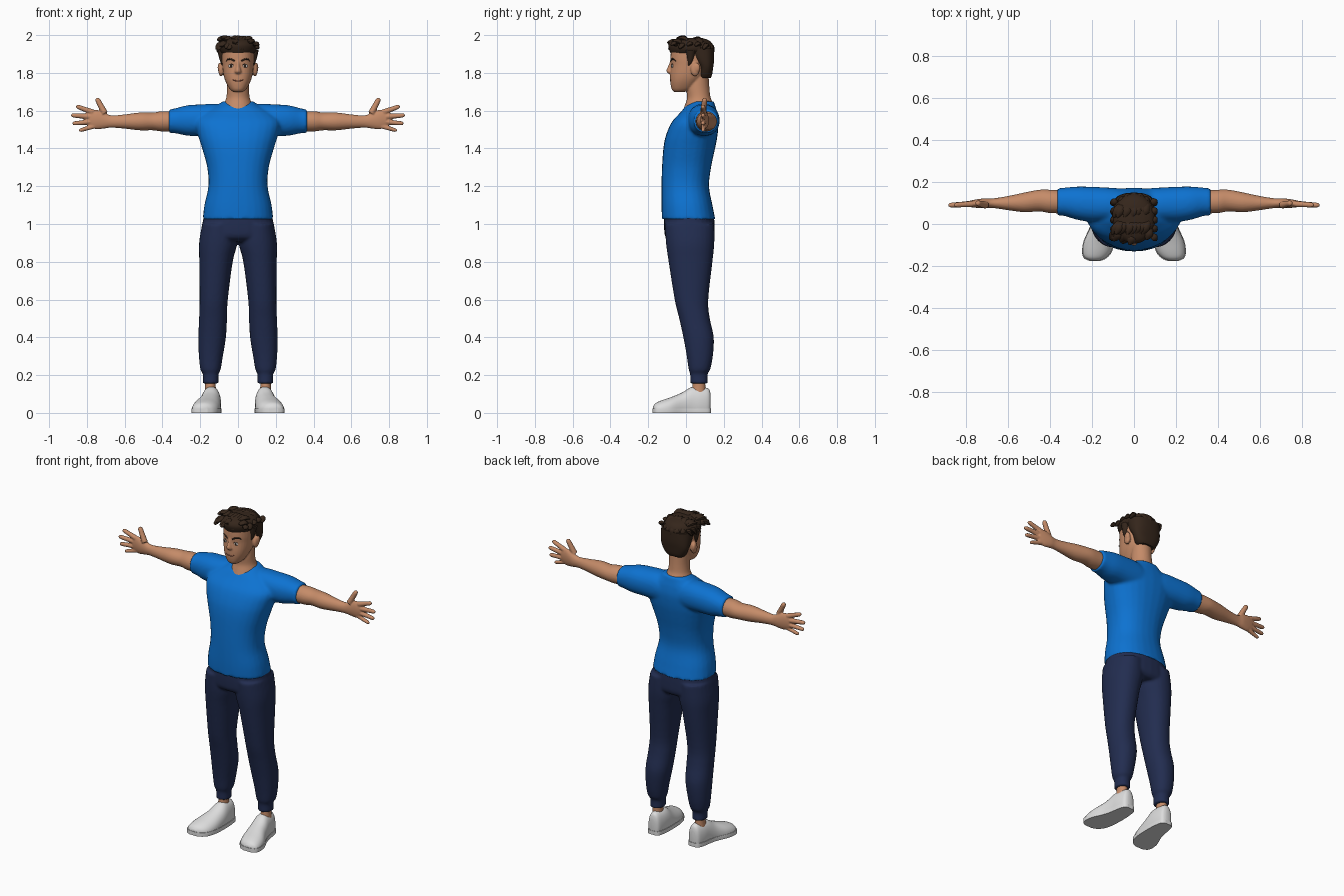
import bpy, bmesh, math, random
from mathutils import Vector
from mathutils.bvhtree import BVHTree

random.seed(4)
if "Cube" in bpy.data.objects:
    bpy.data.objects.remove(bpy.data.objects["Cube"], do_unlink=True)


def material(name, r, g, b):
    m = bpy.data.materials.new(name)
    m.use_nodes = True
    m.diffuse_color = (r, g, b, 1)
    bsdf = m.node_tree.nodes["Principled BSDF"]
    bsdf.inputs["Base Color"].default_value = (r, g, b, 1)
    bsdf.inputs["Roughness"].default_value = 0.8
    return m


SKIN = material("skin", 0.56, 0.26, 0.14)
SHIRT = material("blue_cotton", 0.004, 0.17, 0.64)
PANTS = material("navy_cloth", 0.016, 0.026, 0.08)
HAIR = material("dark_brown_hair", 0.035, 0.019, 0.011)
SHOE = material("white_leather", 0.72, 0.72, 0.72)
EYE = material("eye_white", 0.8, 0.78, 0.75)
IRIS = material("dark_iris", 0.03, 0.016, 0.01)
LIP = material("lip", 0.27, 0.09, 0.055)


def smooth_rows(rows, steps):
    """Catmull-Rom interpolation through rows of numbers."""
    out = []
    for i in range(len(rows) - 1):
        a, b = rows[max(i - 1, 0)], rows[i]
        c, d = rows[i + 1], rows[min(i + 2, len(rows) - 1)]
        for s in range(steps):
            t = s / steps
            out.append([0.5 * (2 * q + (r - p) * t + (2 * p - 5 * q + 4 * r - w) * t * t
                               + (3 * q - p - 3 * r + w) * t ** 3)
                        for p, q, r, w in zip(a, b, c, d)])
    return out + [list(rows[-1])]


def skin_rings(bm, rings):
    """Bridge rings of points and cap both ends."""
    vs = [[bm.verts.new(p) for p in ring] for ring in rings]
    n = len(vs[0])
    for a, b in zip(vs, vs[1:]):
        for i in range(n):
            bm.faces.new((a[i], a[(i + 1) % n], b[(i + 1) % n], b[i]))
    bm.faces.new(vs[0])
    bm.faces.new(vs[-1])


def loft(bm, axis, rows, power=2.0, seg=28, steps=4, low=-9, high=9):
    """Rows: position on axis, then low/high bounds on the two other axes."""
    rings = []
    for t, a0, a1, b0, b1 in smooth_rows(rows, steps):
        ring = []
        for i in range(seg):
            u = math.tau * i / seg
            c, s = math.cos(u), math.sin(u)
            a = (a0 + a1) / 2 + (a1 - a0) / 2 * math.copysign(abs(c) ** (2 / power), c)
            b = (b0 + b1) / 2 + (b1 - b0) / 2 * math.copysign(abs(s) ** (2 / power), s)
            x, y, z = {"x": (t, a, b), "y": (a, t, b), "z": (a, b, t)}[axis]
            ring.append((x, y, min(max(z, low), high)))
        rings.append(ring)
    skin_rings(bm, rings)


def wide(rows):
    """Rows symmetric in x: (z, half width, y0, y1)."""
    return [(z, -w, w, y0, y1) for z, w, y0, y1 in rows]


def tube(bm, rows, seg=10, steps=4, flat=1.0):
    """Rows: x, y, z, radius."""
    pts = smooth_rows(rows, steps)
    rings = []
    for i, p in enumerate(pts):
        d = Vector(pts[min(i + 1, len(pts) - 1)][:3]) - Vector(pts[max(i - 1, 0)][:3])
        q = d.to_track_quat("Z", "Y")
        rings.append([Vector(p[:3]) + q @ Vector((p[3] * math.cos(math.tau * k / seg),
                      flat * p[3] * math.sin(math.tau * k / seg), 0)) for k in range(seg)])
    skin_rings(bm, rings)


def ball(bm, centre, size):
    new = bmesh.ops.create_uvsphere(bm, u_segments=16, v_segments=10, radius=1)["verts"]
    bmesh.ops.scale(bm, vec=size, verts=new)
    bmesh.ops.translate(bm, vec=centre, verts=new)


def finish(bm, name, mat, voxel=0, relax=0, mirror=False):
    bmesh.ops.recalc_face_normals(bm, faces=bm.faces)
    me = bpy.data.meshes.new(name)
    bm.to_mesh(me)
    bm.free()
    me.materials.append(mat)
    ob = bpy.data.objects.new(name, me)
    bpy.context.collection.objects.link(ob)
    bpy.ops.object.select_all(action="DESELECT")
    ob.select_set(True)
    bpy.context.view_layer.objects.active = ob
    bpy.ops.object.shade_smooth_by_angle(angle=math.radians(50))
    if voxel:
        m = ob.modifiers.new("Fuse", "REMESH")
        m.mode, m.voxel_size, m.use_smooth_shade = "VOXEL", voxel, True
        m = ob.modifiers.new("Relax", "SMOOTH")
        m.factor, m.iterations = 0.5, relax
    if mirror:
        ob.modifiers.new("Mirror", "MIRROR").use_mirror_merge = False
    return ob


# Shirt: torso fused with a shoulder and sleeve bar
bm = bmesh.new()
loft(bm, "z", wide([(1.025, .187, -.127, .155), (1.1, .178, -.13, .14), (1.2, .157, -.13, .122),
     (1.3, .163, -.127, .133), (1.4, .19, -.12, .154), (1.47, .212, -.106, .167),
     (1.54, .225, -.075, .172), (1.59, .18, -.03, .165), (1.625, .115, 0, .155),
     (1.65, .08, .035, .148)]), power=2.3)
arm_rows = [(0, 0, .165, 1.46, 1.61), (.1, .01, .172, 1.46, 1.635), (.2, .01, .177, 1.465, 1.633),
            (.27, .02, .178, 1.468, 1.628), (.33, .038, .173, 1.48, 1.613), (.366, .04, .17, 1.482, 1.606)]
loft(bm, "x", [(-r[0], *r[1:]) for r in arm_rows[:0:-1]] + arm_rows, power=2.2)
finish(bm, "shirt", SHIRT, .009, 4)

# Pants: hips fused with two legs
bm = bmesh.new()
loft(bm, "z", wide([(1.05, .18, -.115, .148), (.98, .192, -.116, .152), (.93, .2, -.108, .15),
                    (.905, .17, -.07, .13)]), power=2.3)
leg = [(1.0, .01, .19, -.112, .15), (.9, .004, .206, -.106, .15), (.8, .028, .205, -.092, .14),
       (.6, .054, .203, -.06, .118), (.5, .058, .206, -.036, .126), (.4, .064, .21, -.014, .147),
       (.3, .08, .207, .004, .142), (.23, .092, .199, .014, .128), (.205, .103, .186, .022, .114),
       (.155, .103, .186, .022, .116)]
for side in (1, -1):
    loft(bm, "z", [(z, side * a, side * b, c, d) for z, a, b, c, d in leg], power=2.2)
finish(bm, "pants", PANTS, .008, 3)

# Arms with palm and fingers
bm = bmesh.new()
loft(bm, "x", [(.32, .05, .158, 1.492, 1.595), (.4, .052, .163, 1.49, 1.597), (.45, .06, .163, 1.496, 1.59),
     (.52, .056, .15, 1.496, 1.59), (.6, .066, .133, 1.505, 1.58), (.67, .076, .122, 1.51, 1.575),
     (.71, .077, .122, 1.505, 1.59), (.75, .077, .117, 1.502, 1.605), (.785, .081, .11, 1.512, 1.6)])
fingers = [((.77, .095, 1.592), (.857, .09, 1.624), .0135), ((.77, .096, 1.567), (.884, .089, 1.576), .0135),
           ((.77, .096, 1.541), (.877, .089, 1.532), .013), ((.76, .095, 1.518), (.842, .09, 1.494), .0115)]
thumb = [((.705, .09, 1.585), (.748, .1, 1.667), .0155)]
for base, tip, r in fingers + thumb:
    a, b = Vector(base), Vector(tip)
    tube(bm, [(*a.lerp(b, t), r * k) for t, k in ((0, 1.15), (.5, 1), (.85, .9), (.96, .65), (1, .25))])
finish(bm, "arms_and_hands", SKIN, .0045, 2, mirror=True)

# Ankles
bm = bmesh.new()
loft(bm, "z", [(.2, .116, .174, .034, .104), (.14, .118, .174, .034, .102), (.08, .11, .18, .02, .11)])
finish(bm, "ankles", SKIN, mirror=True)

# Shoes: upper and a slightly wider sole
shoe = [(.131, .125, .155, .02, .095), (.12, .104, .174, -.03, .128), (.08, .094, .187, -.04, .136),
        (.03, .09, .195, -.04, .137), (-.02, .09, .21, -.04, .108), (-.08, .094, .237, -.04, .083),
        (-.13, .108, .244, -.035, .066), (-.16, .133, .235, -.02, .052), (-.174, .165, .208, .005, .035)]
bm = bmesh.new()
loft(bm, "y", shoe, power=2.2, low=.004)
finish(bm, "shoe_uppers", SHOE, mirror=True)
bm = bmesh.new()
loft(bm, "y", [(y * 1.015, a - .003, b + .003, -.06, .09) for y, a, b, c, d in shoe], power=3, low=0, high=.024)
finish(bm, "shoe_soles", SHOE, mirror=True)

# Head, neck, nose and ears
bm = bmesh.new()
loft(bm, "z", wide([(1.698, .022, -.06, -.015), (1.712, .042, -.075, .03), (1.75, .064, -.083, .07),
     (1.79, .077, -.084, .105), (1.84, .083, -.08, .125), (1.88, .085, -.082, .132),
     (1.93, .08, -.075, .125), (1.965, .05, -.04, .09)]), power=2.3, seg=32)
loft(bm, "z", wide([(1.59, .085, -.02, .14), (1.635, .074, -.004, .143), (1.67, .062, .006, .13),
                    (1.72, .058, .004, .124), (1.78, .058, .02, .12)]))
loft(bm, "z", wide([(1.795, .01, -.09, -.06), (1.803, .019, -.101, -.06), (1.815, .016, -.104, -.06),
                    (1.84, .01, -.093, -.06), (1.87, .009, -.083, -.06)]), seg=16)
for side in (1, -1):
    ball(bm, (side * .09, .048, 1.818), (.015, .024, .036))
    ball(bm, (side * .097, .057, 1.828), (.011, .018, .026))
head = finish(bm, "head", SKIN, .005, 2)
tree = BVHTree.FromPolygons([v.co for v in head.data.vertices], [p.vertices[:] for p in head.data.polygons])


def face_y(x, z):
    return tree.ray_cast(Vector((x, -1, z)), Vector((0, 1, 0)))[0].y


def on_face(bm, points):
    tube(bm, [(x, face_y(x, z) + .001, z, r) for x, z, r in points], flat=1)


# Facial features
for name, mat, size, out in (("eye_whites", EYE, (.0145, .005, .0085), 0), ("irises", IRIS, (.0065, .004, .0075), .0025)):
    bm = bmesh.new()
    ball(bm, (.037, face_y(.037, 1.836) - out, 1.836), size)
    finish(bm, name, mat, mirror=True)
bm = bmesh.new()
on_face(bm, [(.016, 1.862, .004), (.035, 1.872, .0048), (.052, 1.872, .004), (.063, 1.862, .0015)])
on_face(bm, [(.021, 1.84, .001), (.036, 1.847, .002), (.054, 1.839, .001)])
finish(bm, "eyebrows_and_lashes", HAIR, mirror=True)
bm = bmesh.new()
on_face(bm, [(-.033, 1.768, .001), (-.018, 1.76, .0028), (0, 1.757, .0034), (.018, 1.76, .0028), (.033, 1.768, .001)])
finish(bm, "mouth", LIP)

# Hair: crown, back of the head and sideburns
bm = bmesh.new()
loft(bm, "z", wide([(1.905, .088, -.082, .135), (1.925, .1, -.09, .145), (1.95, .1, -.093, .142),
                    (1.972, .083, -.075, .122), (1.985, .045, -.04, .085)]), steps=3)
loft(bm, "z", wide([(1.772, .055, .07, .13), (1.79, .07, .066, .138), (1.83, .088, .068, .144),
                    (1.87, .095, .04, .149), (1.93, .097, .01, .149)]), power=2.5, steps=3)
for side in (1, -1):
    tube(bm, [(side * .079, .014, 1.838, .004), (side * .082, .022, 1.865, .014), (side * .082, .025, 1.92, .028)])

# Swept locks over the crown, fringe and back
def lock(x, y, z, dx, dy, dz, r):
    tube(bm, [(x, y, z, r * .5), (x + dx * .4, y + dy * .4, z + dz * .4 + .008, r),
              (x + dx * .8, y + dy * .8, z + dz * .85, r * .65), (x + dx, y + dy, z + dz, r * .1)],
         seg=7, steps=3, flat=.7)


for i in range(9):
    x = -.08 + .02 * i
    lock(x, -.045 + abs(x) * .3, 1.955, -.03 + random.uniform(-.01, .01), -.055, random.uniform(-.035, .018), .021)
    lock(x * .9, .01, 1.972, -.035, -.06, random.uniform(-.005, .016), .02)
    lock(x * .85, .09, 1.962, -.03, -.06, random.uniform(.005, .022), .02)
for side in (1, -1):
    for i in range(5):
        lock(side * .086, -.05 + .042 * i, 1.945, side * .022, -.03, random.uniform(-.045, .01), .018)
for i in range(7):
    a = math.pi * (.15 + .7 * i / 6)
    lock(.085 * math.cos(a), .05 + .085 * math.sin(a), 1.95, .012 * math.cos(a), .006, -.06, .019)
finish(bm, "hair", HAIR)
